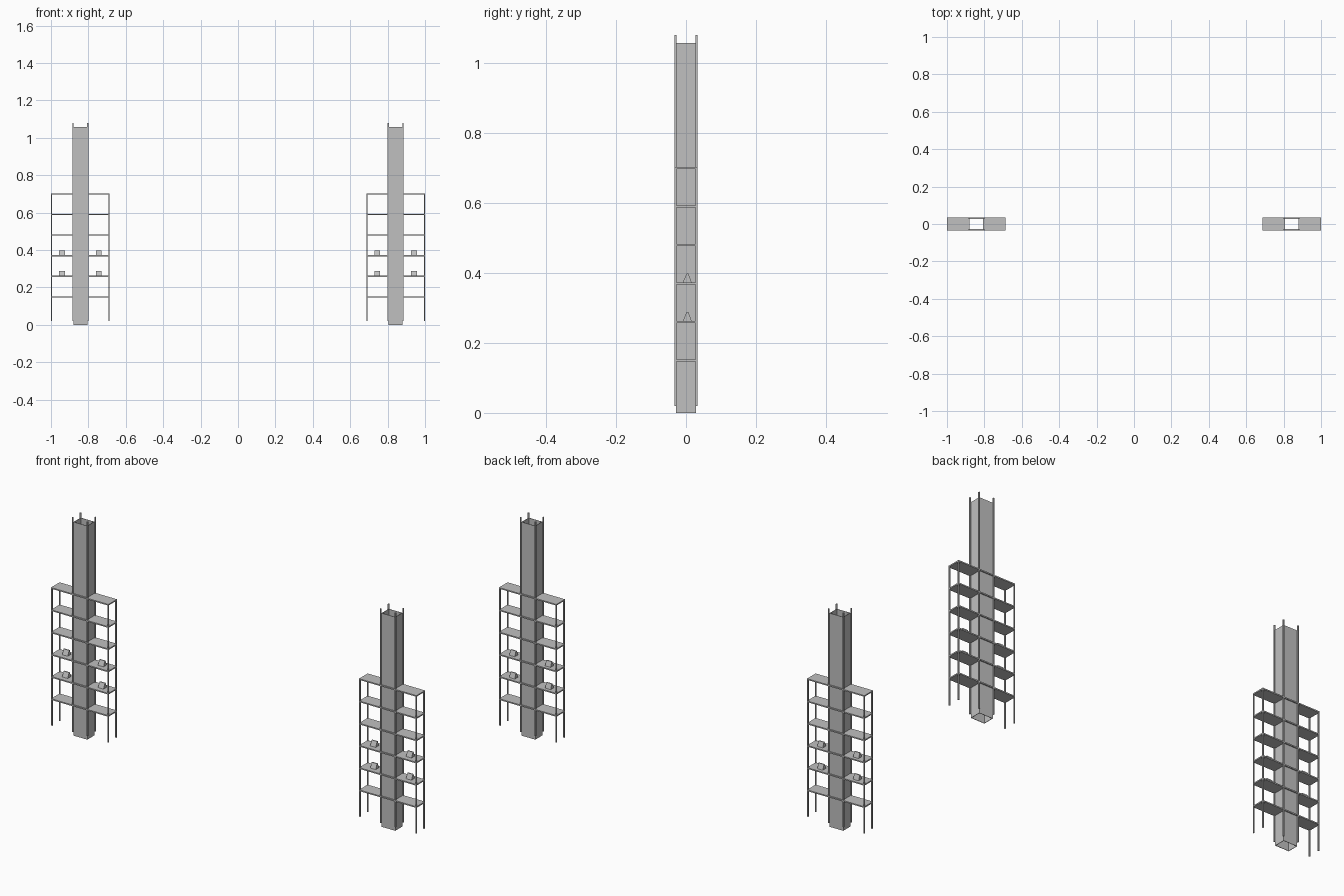
import bpy
import bmesh

if "Cube" in bpy.data.objects:
    bpy.data.objects.remove(bpy.data.objects["Cube"], do_unlink=True)

grey = bpy.data.materials.new("light grey")
grey.use_nodes = True
colour = (0.527, 0.527, 0.527, 1)
grey.diffuse_color = colour
grey.node_tree.nodes["Principled BSDF"].inputs["Base Color"].default_value = colour

CENTRE = 0.843      # tower distance from the middle
HALF_X = 0.157      # half width of the rack
HALF_Y = 0.0335     # half depth of the rack
ROD = 0.006
CORE_X, CORE_Y = 0.0375, 0.028
LEVELS = [0.15 + 0.11 * i for i in range(6)]


def finish(name, bm):
    bmesh.ops.recalc_face_normals(bm, faces=bm.faces)
    mesh = bpy.data.meshes.new(name)
    bm.to_mesh(mesh)
    bm.free()
    mesh.materials.append(grey)
    obj = bpy.data.objects.new(name, mesh)
    bpy.context.collection.objects.link(obj)
    return obj


def box(bm, x, y, z):
    """Add a box from (low, high) ranges."""
    verts = bmesh.ops.create_cube(bm, size=1)["verts"]
    for v in verts:
        for axis, (low, high) in enumerate((x, y, z)):
            v.co[axis] = high if v.co[axis] > 0 else low


def rods(bm, cx, half_x, top):
    """Four upright rods at the corners of a rectangle."""
    for sx in (-1, 1):
        for sy in (-1, 1):
            px = cx + sx * (half_x - ROD / 2)
            py = sy * (HALF_Y - ROD / 2)
            box(bm, (px - ROD / 2, px + ROD / 2), (py - ROD / 2, py + ROD / 2), (0.02, top))


def tent(bm, x, z):
    """A small folded sign with an upright triangular section."""
    ends = []
    for px in (x - 0.015, x + 0.015):
        ends.append([bm.verts.new((px, y, h)) for y, h in
                     ((-0.009, z), (0.016, z), (0.007, z + 0.025), (0.002, z + 0.025))])
    bm.faces.new(ends[0])
    bm.faces.new(ends[1])
    for i in range(4):
        j = (i + 1) % 4
        bm.faces.new((ends[0][i], ends[0][j], ends[1][j], ends[1][i]))


for side, label in ((1, "left"), (-1, "right")):
    cx = side * CENTRE

    # Open hollow column
    bm = bmesh.new()
    wall = 0.002
    for s in (-1, 1):
        xs = sorted((cx + s * CORE_X, cx + s * (CORE_X - wall)))
        box(bm, xs, (-CORE_Y, CORE_Y), (0, 1.057))
        ys = sorted((s * CORE_Y, s * (CORE_Y - wall)))
        box(bm, (cx - CORE_X + wall, cx + CORE_X - wall), ys, (0, 1.057))
    finish(label + "_column", bm)

    # Column corner rods and rack posts
    bm = bmesh.new()
    rods(bm, cx, 0.043, 1.08)
    finish(label + "_column_rods", bm)
    bm = bmesh.new()
    rods(bm, cx, HALF_X, 0.70)
    finish(label + "_rack_posts", bm)

    # Shelves on both sides of the column, with front and back rails
    shelves, rails = bmesh.new(), bmesh.new()
    for z in LEVELS:
        for s in (-1, 1):
            xs = sorted((cx + s * CORE_X, cx + s * HALF_X))
            box(shelves, xs, (-CORE_Y, CORE_Y), (z - 0.003, z + 0.003))
            ys = sorted((s * CORE_Y, s * HALF_Y))
            box(rails, (cx - HALF_X, cx + HALF_X), ys, (z - 0.003, z + 0.003))
    finish(label + "_shelves", shelves)
    finish(label + "_shelf_rails", rails)

    # Small folded signs on two shelves
    bm = bmesh.new()
    for z in LEVELS[1:3]:
        for s in (-1, 1):
            tent(bm, cx + s * 0.098, z + 0.003)
    finish(label + "_shelf_signs", bm)
